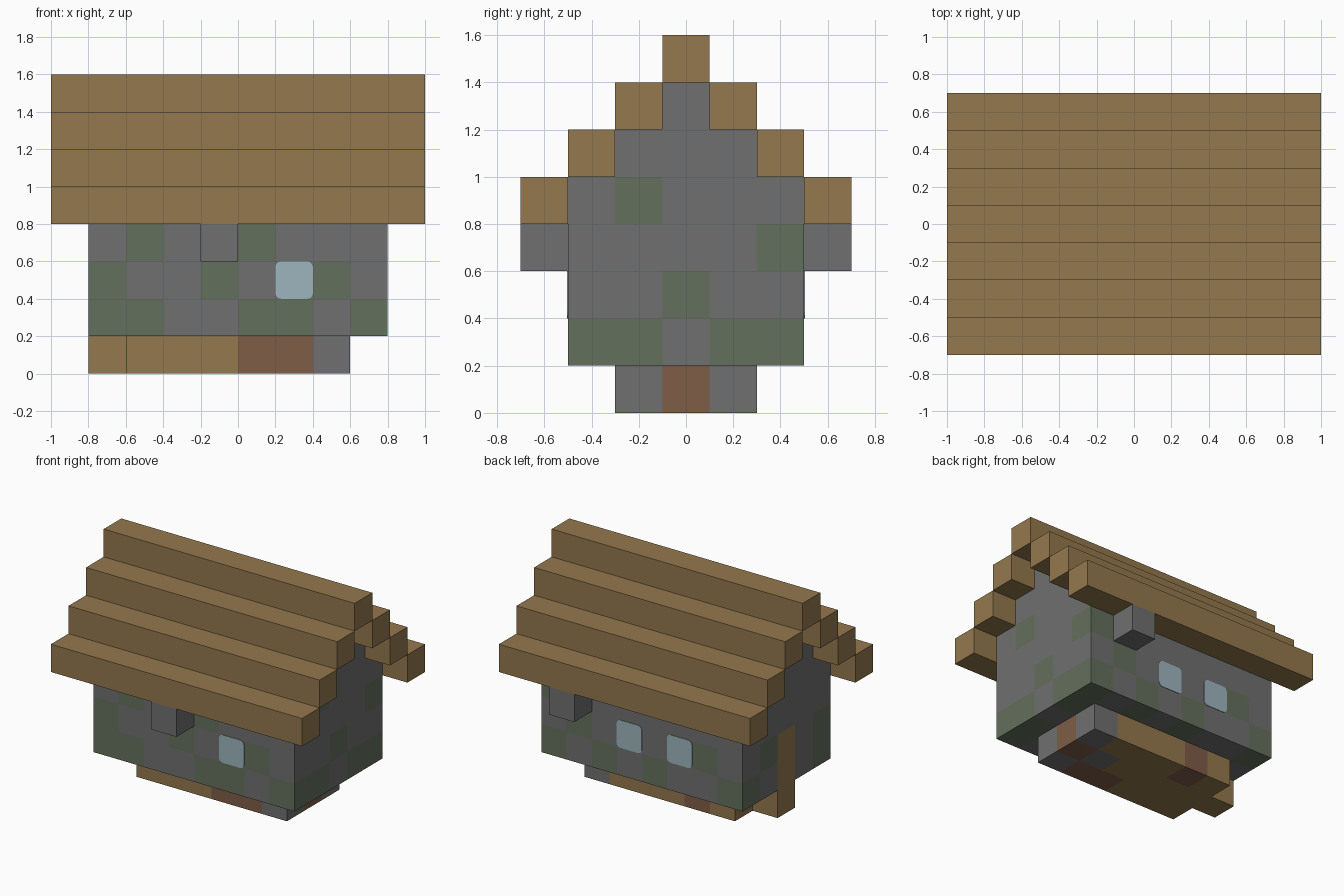
import bpy
import bmesh
from mathutils import Vector

cube = bpy.data.objects.get("Cube")
if cube:
    bpy.data.objects.remove(cube, do_unlink=True)

CELL = 0.2
ORIGIN = Vector((-1, -0.7, 0))


def make_material(name, rgb):
    lin = [((c / 255 + 0.055) / 1.055) ** 2.4 for c in rgb] + [1]
    mat = bpy.data.materials.new(name)
    mat.use_nodes = True
    mat.diffuse_color = lin
    bsdf = mat.node_tree.nodes["Principled BSDF"]
    bsdf.inputs["Base Color"].default_value = lin
    bsdf.inputs["Roughness"].default_value = 0.9
    return mat


WOOD = make_material("wood", (148, 120, 78))
STONE = make_material("stone", (112, 112, 112))
MOSS = make_material("mossy_stone", (100, 112, 92))
BRICK = make_material("brick", (127, 93, 71))
GLASS = make_material("glass", (158, 181, 189))
KEY = {"P": WOOD, ".": STONE, "M": MOSS, "R": BRICK}


def finish(name, bm, mats):
    mesh = bpy.data.meshes.new(name)
    bm.to_mesh(mesh)
    bm.free()
    for m in mats:
        mesh.materials.append(m)
    obj = bpy.data.objects.new(name, mesh)
    bpy.context.collection.objects.link(obj)
    return obj


def box(name, low, high, mat, round_axis=None):
    """Box between two corners, optionally with edges rounded along one axis."""
    low, high = Vector(low), Vector(high)
    bm = bmesh.new()
    bmesh.ops.create_cube(bm, size=1)
    for v in bm.verts:
        v.co = (low + high) / 2 + v.co * (high - low)
    if round_axis is not None:
        edges = [e for e in bm.edges
                 if abs(e.verts[0].co[round_axis] - e.verts[1].co[round_axis]) > 0.001]
        bmesh.ops.bevel(bm, geom=edges, offset=0.03, segments=3, profile=0.5, affect="EDGES")
    return finish(name, bm, [mat])


def block_shell(name, cells):
    """Outer skin of a set of blocks; each block's faces take its material."""
    mats = list(KEY.values())
    bm = bmesh.new()
    corners = {}

    def corner(p):
        if p not in corners:
            corners[p] = bm.verts.new(ORIGIN + CELL * Vector(p))
        return corners[p]

    for cell, key in cells.items():
        for axis in range(3):
            for side in (0, 1):
                near = list(cell)
                near[axis] += 2 * side - 1
                if tuple(near) in cells:
                    continue
                u, v = (axis + 1) % 3, (axis + 2) % 3
                loop = []
                for a, b in ((0, 0), (1, 0), (1, 1), (0, 1)):
                    p = list(cell)
                    p[axis] += side
                    p[u] += a
                    p[v] += b
                    loop.append(corner(tuple(p)))
                face = bm.faces.new(loop if side else loop[::-1])
                face.material_index = mats.index(KEY[key])
    return finish(name, bm, mats)


# Floor: plan rows run front to back
floor_plan = ["PPPRR.", "PPPP.R", "PRPPP."]
block_shell("floor", {(x + 2, y + 2, 0): key
                      for y, row in enumerate(floor_plan)
                      for x, key in enumerate(row)})

# Walls and gables: one plan per course, moss marked M
PLAIN = "........"
EAST = ".......M"
courses = [
    ["MM..MM.M", EAST, PLAIN, EAST, "M..M.M.M"],
    ["M..M..M.", PLAIN, EAST, "M.......", ".M....M."],
    [".M..M...", PLAIN, PLAIN, PLAIN, EAST],
    [PLAIN, EAST, PLAIN, PLAIN, PLAIN],
    [None, PLAIN, PLAIN, PLAIN, None],
    [None, None, PLAIN, None, None],
]
walls = {(x + 1, y + 1, z + 1): key
         for z, course in enumerate(courses)
         for y, row in enumerate(course) if row
         for x, key in enumerate(row)}
for z in (1, 2):
    del walls[(1, 3, z)]  # doorway
block_shell("walls", walls)

# Door set flush in the end wall, reaching the ground
box("door", (-0.8, -0.1, 0), (-0.6, 0.1, 0.6), WOOD)

# Stepped roof beams, mirrored front and back
for step in range(3):
    z, y = 0.8 + CELL * step, 0.5 - CELL * step
    box(f"roof_beam_front_{step}", (-1, -y - CELL, z), (1, -y, z + CELL), WOOD)
    box(f"roof_beam_back_{step}", (-1, y, z), (1, y + CELL, z + CELL), WOOD)
box("roof_ridge", (-1, -0.1, 1.4), (1, 0.1, 1.6), WOOD)

# Stone brackets under the eaves
box("bracket_front", (-0.2, -0.7, 0.6), (0, -0.5, 0.8), STONE)
box("bracket_back", (0.4, 0.5, 0.6), (0.6, 0.7, 0.8), STONE)

# Window panes with softened corners
for name, x, wall in (("window_front", 0.2, -1), ("window_back_left", 0, 1),
                      ("window_back_right", -0.4, 1)):
    y = 0.5 * wall
    box(name, (x, y - 0.004, 0.4), (x + CELL, y + 0.004, 0.6), GLASS, round_axis=1)
